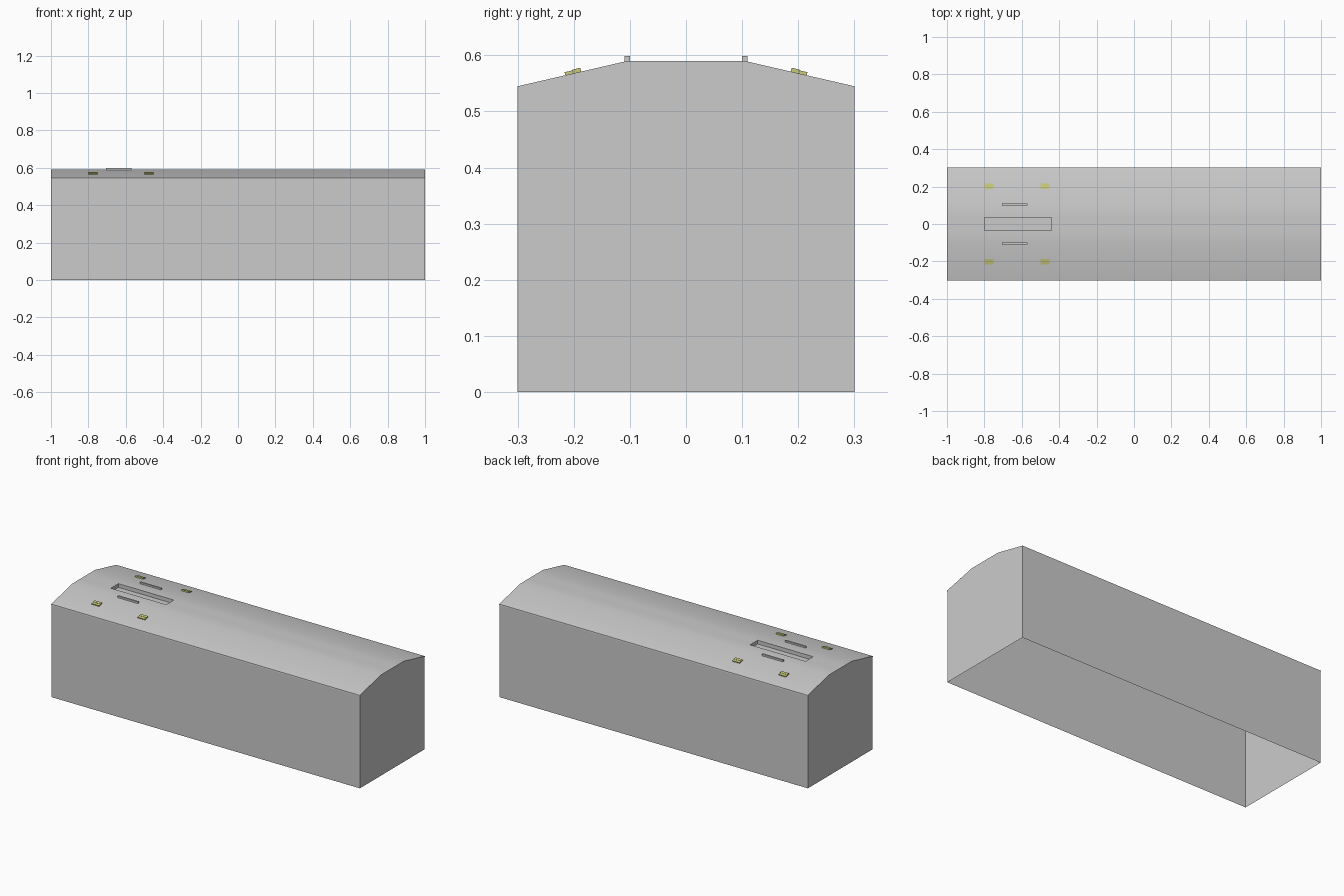
import bpy, bmesh, math
from mathutils import Matrix, Vector

if "Cube" in bpy.data.objects:
    bpy.data.objects.remove(bpy.data.objects["Cube"])


def material(name, rgb):
    m = bpy.data.materials.new(name)
    m.diffuse_color = (*rgb, 1)
    m.use_nodes = True
    m.node_tree.nodes["Principled BSDF"].inputs["Base Color"].default_value = m.diffuse_color
    return m


GREY = material("light_grey", (0.6, 0.6, 0.6))
YELLOW = material("dull_yellow", (0.58, 0.58, 0.2))


def finish(name, bm, mat, smooth=False, normals=False):
    if normals:
        bmesh.ops.recalc_face_normals(bm, faces=bm.faces)
    me = bpy.data.meshes.new(name)
    bm.to_mesh(me)
    bm.free()
    ob = bpy.data.objects.new(name, me)
    bpy.context.collection.objects.link(ob)
    me.materials.append(mat)
    if smooth:
        bpy.ops.object.select_all(action='DESELECT')
        ob.select_set(True)
        bpy.context.view_layer.objects.active = ob
        bpy.ops.object.shade_smooth_by_angle(angle=math.radians(40))
    return ob


def box(name, center, size, mat, tilt=0.0):
    bm = bmesh.new()
    bmesh.ops.create_cube(bm, size=1, matrix=Matrix.Translation(center)
                          @ Matrix.Rotation(tilt, 4, 'X')
                          @ Matrix.Diagonal((*size, 1)))
    return finish(name, bm, mat)


EAVE, RIDGE = 0.545, 0.59
EAVE_Y, RIDGE_Y = 0.301, 0.105
SLOPE = math.atan2(RIDGE - EAVE, EAVE_Y - RIDGE_Y)

# walls: two sides and two gabled ends, open underneath
bm = bmesh.new()
outline = [(-0.3, 0), (0.3, 0), (0.3, EAVE), (RIDGE_Y, RIDGE),
           (-RIDGE_Y, RIDGE), (-0.3, EAVE)]
left = [bm.verts.new((-1, y, z)) for y, z in outline]
right = [bm.verts.new((1, y, z)) for y, z in outline]
bm.faces.new(left[::-1])
bm.faces.new(right)
bm.faces.new((left[0], right[0], right[5], left[5]))
bm.faces.new((right[1], left[1], left[2], right[2]))
finish("body_walls", bm, GREY)

# roof shell with small eave lips and a sunken slot
bm = bmesh.new()
xs = [-1, -0.8, -0.44, 1]
half = [(0.035, RIDGE), (RIDGE_Y, RIDGE), (EAVE_Y, EAVE), (EAVE_Y + 0.001, 0.539)]
prof = [(-y, z) for y, z in half[::-1]] + half
grid = [[bm.verts.new((x, y, z)) for y, z in prof] for x in xs]
for i in range(3):
    for j in range(len(prof) - 1):
        f = bm.faces.new((grid[i][j], grid[i + 1][j], grid[i + 1][j + 1], grid[i][j + 1]))
        if i == 1 and j == 3:
            slot = f
ext = bmesh.ops.extrude_face_region(bm, geom=[slot])
low = [v for v in ext['geom'] if isinstance(v, bmesh.types.BMVert)]
bmesh.ops.translate(bm, verts=low, vec=(0, 0, -0.022))
if slot.is_valid:
    bmesh.ops.delete(bm, geom=[slot], context='FACES_ONLY')
finish("roof", bm, GREY, smooth=True, normals=True)

for side, label in ((-1, "front"), (1, "back")):
    # thin guide rails beside the slot
    box("roof_rail_" + label, (-0.6375, side * 0.105, 0.594),
        (0.135, 0.01, 0.01), GREY)
    # paired insulator pads lying on the slopes
    for n, x in enumerate((-0.774, -0.475)):
        for k, y in enumerate((0.1945, 0.2085)):
            z = RIDGE - (y - RIDGE_Y) * math.tan(SLOPE) + 0.002
            box(f"roof_pad_{label}_{n}_{k}", (x, side * y, z + 0.0015 * (1 - k)),
                (0.048, 0.0145, 0.007), YELLOW, -side * SLOPE)
